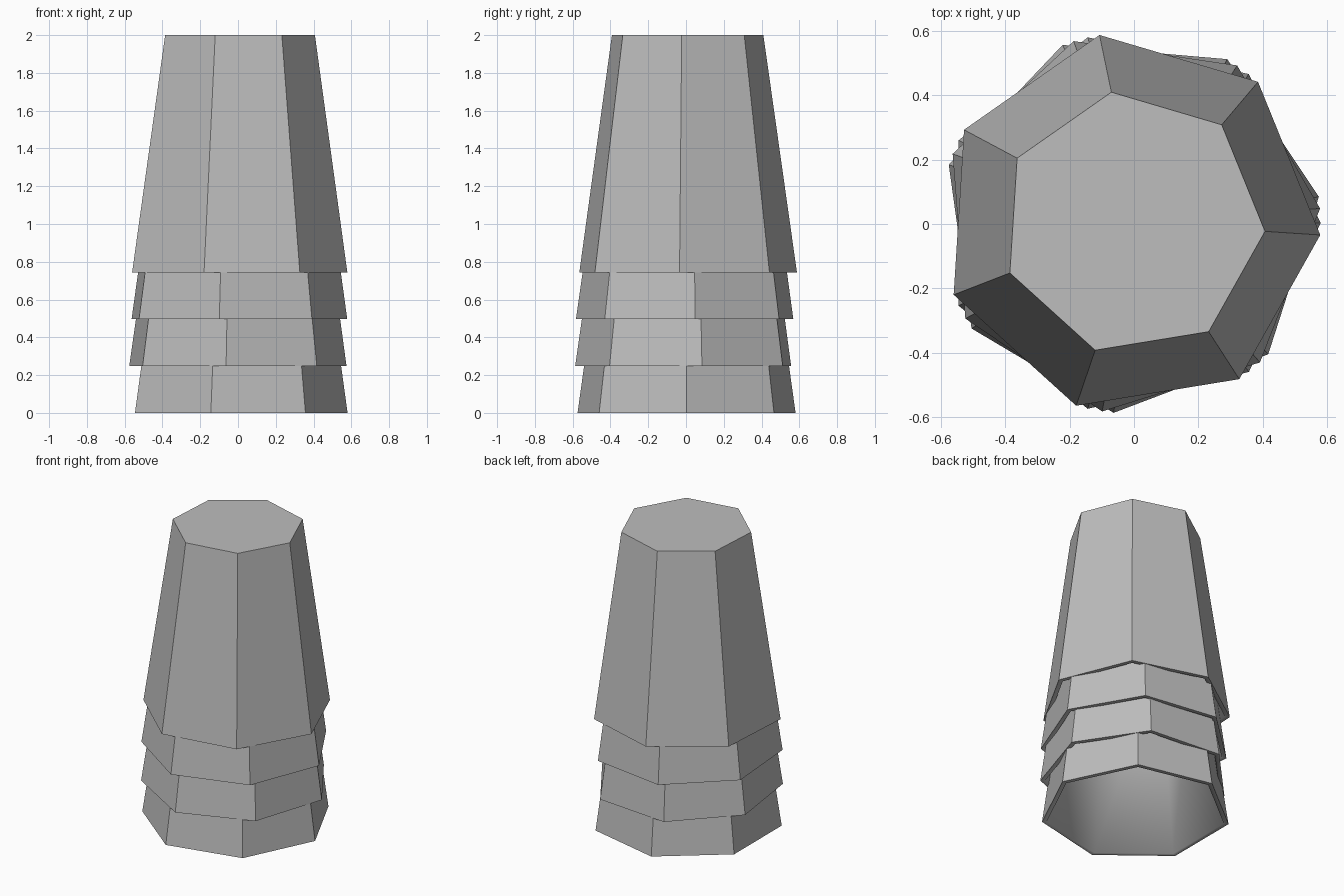
import bpy
import bmesh
from math import cos, sin, radians, tau

SIDES = 7
STEP = 0.248
CUP_HEIGHT = 2 - 3 * STEP
WALL = 0.03
RIM_RADIUS, BASE_RADIUS = 0.592, 0.412
RIM_X, BASE_X, CENTRE_Y = -0.012, -0.004, 0.003

if "Cube" in bpy.data.objects:
    bpy.data.objects.remove(bpy.data.objects["Cube"], do_unlink=True)

grey = bpy.data.materials.new("mid_grey")
grey.use_nodes = True
colour = (0.51, 0.51, 0.51, 1)
grey.diffuse_color = colour
grey.node_tree.nodes["Principled BSDF"].inputs["Base Color"].default_value = colour


def ring(bm, radius, x, z, turn):
    """One seven-sided loop of vertices."""
    angles = [radians(turn) + tau * i / SIDES for i in range(SIDES)]
    return [bm.verts.new((x + radius * cos(a), CENTRE_Y + radius * sin(a), z))
            for a in angles]


def bridge(bm, lower, upper):
    """Side faces between two loops."""
    faces = []
    for i in range(SIDES):
        j = (i + 1) % SIDES
        faces.append(bm.faces.new((lower[i], lower[j], upper[j], upper[i])))
    return faces


def make_cup(name, z, turn):
    """Upside-down hollow cup with a thick wall and an open rim below."""
    bm = bmesh.new()
    top = z + CUP_HEIGHT
    outer_rim = ring(bm, RIM_RADIUS, RIM_X, z, turn)
    outer_base = ring(bm, BASE_RADIUS, BASE_X, top, turn)
    inner_rim = ring(bm, RIM_RADIUS - WALL, RIM_X, z, turn)
    inner_base = ring(bm, BASE_RADIUS - WALL, BASE_X, top - WALL, turn)
    bridge(bm, outer_rim, outer_base)
    bm.faces.new(outer_base)
    # Rim and inner wall shade smoothly, with crisp edges around them
    inside = bridge(bm, inner_rim, outer_rim) + bridge(bm, inner_base, inner_rim)
    bm.faces.new(list(reversed(inner_base)))
    for face in inside:
        face.smooth = True
        for edge in face.edges:
            if any(f not in inside for f in edge.link_faces):
                edge.smooth = False
    bmesh.ops.recalc_face_normals(bm, faces=bm.faces[:])
    mesh = bpy.data.meshes.new(name)
    bm.to_mesh(mesh)
    bm.free()
    mesh.materials.append(grey)
    bpy.context.collection.objects.link(bpy.data.objects.new(name, mesh))


# Four nested cups, each turned a little differently
cups = [("bottom_cup", 0), ("lower_middle_cup", 7.9),
        ("upper_middle_cup", 4.4), ("top_cup", -3.6)]
for level, (name, turn) in enumerate(cups):
    make_cup(name, level * STEP, turn)
